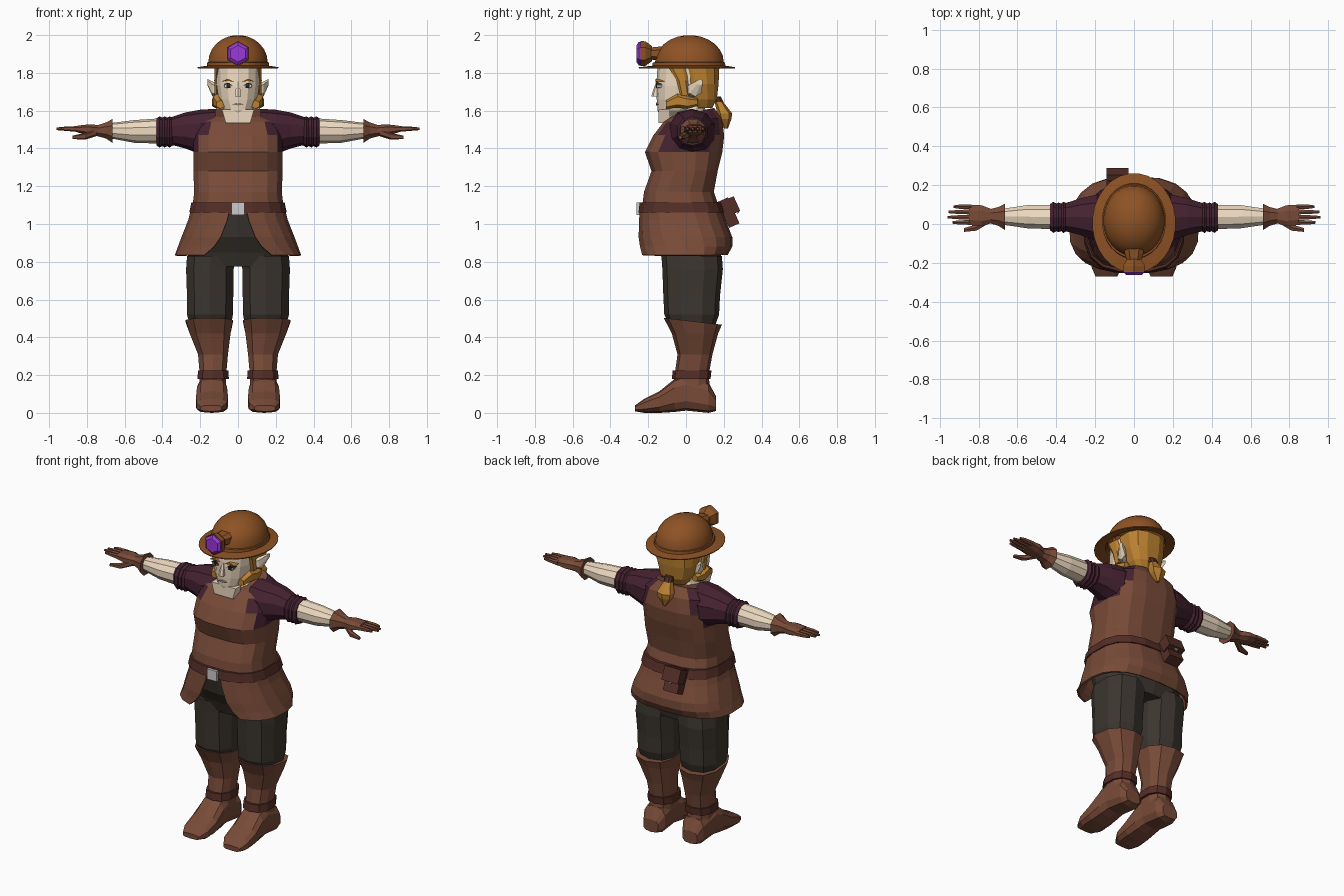
import bpy, bmesh, math
from mathutils import Vector, Matrix

COL = dict(leather=(.19, .07, .04), dark=(.09, .027, .02), skin=(.85, .70, .53), hair=(.50, .22, .03),
           shirt=(.06, .016, .03), pants=(.045, .036, .028), helmet=(.27, .085, .018),
           lens=(.33, .04, .70), eye=(.02, .015, .012), lip=(.50, .33, .25), white=(.9, .9, .88))


def mat(key):
    m = bpy.data.materials.get(key) or bpy.data.materials.new(key)
    m.diffuse_color = (*COL[key], 1)
    return m


def finish(name, bm, col, mirror=False, solid=0):
    bmesh.ops.recalc_face_normals(bm, faces=bm.faces)
    me = bpy.data.meshes.new(name)
    bm.to_mesh(me)
    bm.free()
    ob = bpy.data.objects.new(name, me)
    bpy.context.collection.objects.link(ob)
    if col:
        me.materials.append(mat(col))
    if mirror:
        ob.modifiers.new("Mirror", 'MIRROR')  # mirrors over x by default
    if solid:
        ob.modifiers.new("Solid", 'SOLIDIFY').thickness = solid
    return ob


def place(t, a, b, axis):
    return {'x': (t, a, b), 'y': (a, t, b), 'z': (a, b, t)}[axis]


def spow(v, p):
    return math.copysign(abs(v) ** p, v)


def loft(name, secs, n, col, axis='z', p=.8, mirror=False, caps=True, solid=0, turn=.5):
    """Skin superellipse sections (t, a0, a1, b0, b1[, tilt]) stacked along an axis."""
    bm = bmesh.new()
    rows = []
    for s in secs:
        t, a0, a1, b0, b1 = s[:5]
        tilt = s[5] if len(s) > 5 else 0
        row = []
        for i in range(n):
            w = 2 * math.pi * (i + turn) / n
            c, d = spow(math.cos(w), p), spow(math.sin(w), p)
            row.append(bm.verts.new(place(t + tilt * d, (a0 + a1) / 2 + (a1 - a0) / 2 * c,
                                          (b0 + b1) / 2 + (b1 - b0) / 2 * d, axis)))
        rows.append(row)
    for r, q in zip(rows, rows[1:]):
        for i in range(n):
            bm.faces.new((r[i], r[(i + 1) % n], q[(i + 1) % n], q[i]))
    if caps:
        bm.faces.new(rows[0])
        bm.faces.new(rows[-1])
    return finish(name, bm, col, mirror, solid)


def sheet(name, rows, n, col, p=.75, solid=.012):
    """Open wrap-around sheet: rows of (z, half width, y front, y back, gap angle)."""
    bm = bmesh.new()
    grid = []
    for z, hx, yf, yb, gap in rows:
        row = []
        for i in range(n + 1):
            w = gap + (2 * math.pi - 2 * gap) * i / n
            row.append(bm.verts.new((hx * spow(math.sin(w), p),
                                     (yf + yb) / 2 - (yb - yf) / 2 * spow(math.cos(w), p), z)))
        grid.append(row)
    for r, q in zip(grid, grid[1:]):
        for i in range(n):
            bm.faces.new((r[i], r[i + 1], q[i + 1], q[i]))
    return finish(name, bm, col, solid=solid)


def plate(name, pts, y, depth, col, mirror=False):
    """Extruded outline in the x-z plane."""
    bm = bmesh.new()
    f = bm.faces.new([bm.verts.new((x, y, z)) for x, z in pts])
    g = bmesh.ops.extrude_face_region(bm, geom=[f])
    bmesh.ops.translate(bm, vec=(0, depth, 0), verts=[v for v in g['geom'] if isinstance(v, bmesh.types.BMVert)])
    return finish(name, bm, col, mirror)


def box(name, loc, size, col, rx=0):
    bm = bmesh.new()
    bmesh.ops.create_cube(bm, size=1, matrix=Matrix.Translation(loc) @ Matrix.Rotation(rx, 4, 'X')
                          @ Matrix.Diagonal((*size, 1)))
    return finish(name, bm, col)


# Torso: leather apron front and back, shirt showing at the sides
torso = loft("torso", [(1.05, -.25, .25, -.24, .19), (1.17, -.235, .235, -.225, .15), (1.28, -.24, .24, -.185, .17),
                       (1.38, -.24, .24, -.22, .195), (1.47, -.24, .24, -.175, .205),
                       (1.55, -.215, .215, -.12, .19, .01), (1.59, -.15, .15, -.085, .15, .025)],
             16, "leather", p=.72)
torso.data.materials.append(mat("shirt"))
for f in torso.data.polygons:
    c = f.center
    if c.z > 1.38 and abs(c.x) > .215 - .42 * (c.z - 1.38) and abs(f.normal.z) < .95:
        f.material_index = 1

# Skirt open at the front, belt, buckle, pouch
sheet("skirt", [(1.08, .25, -.245, .19, .10), (1.02, .265, -.25, .21, .13), (.93, .30, -.255, .245, .21),
                (.88, .318, -.252, .245, .30), (.835, .335, -.25, .22, .45)], 18, "leather")
loft("belt", [(1.06, -.262, .262, -.255, .205), (1.115, -.25, .25, -.248, .188)], 16, "dark", p=.74)
box("buckle", (0, -.255, 1.08), (.07, .016, .065), None)
box("pouch", (-.085, .225, 1.06), (.10, .06, .15), "dark", .42)
box("pouch_flap", (-.085, .24, 1.095), (.115, .065, .085), "dark", .42)
box("pouch_stud", (-.085, .274, 1.065), (.015, .012, .015), None, .42)

# Trousers
loft("hips", [(1.06, -.22, .22, -.215, .17), (.93, -.26, .26, -.19, .205), (.85, -.275, .275, -.14, .19),
              (.775, -.25, .25, -.11, .17)], 14, "pants")
loft("trouser_leg", [(.83, .008, .275, -.13, .19), (.76, .018, .28, -.125, .195), (.62, .02, .275, -.12, .18),
                     (.52, .022, .275, -.115, .175), (.45, .035, .255, -.08, .15)], 10, "pants", mirror=True)

# Boots
loft("boot_shaft", [(.485, .022, .282, -.118, .19, -.018), (.42, .035, .26, -.075, .17), (.31, .05, .215, -.045, .14),
                    (.2, .06, .205, -.06, .12), (.1, .06, .21, -.08, .13)], 10, "leather", mirror=True)
loft("boot_strap", [(.225, .048, .215, -.07, .135), (.18, .045, .218, -.075, .13)], 10, "dark", mirror=True)
loft("boot_foot", [(.158, .085, .19, .01, .09), (.12, .06, .21, 0, .16), (0, .06, .215, .012, .2),
                   (-.06, .055, .22, .005, .18), (-.14, .05, .225, 0, .115), (-.22, .055, .222, 0, .075),
                   (-.27, .085, .2, .008, .04)], 10, "leather", axis='y', p=.65, mirror=True)

# Arms: sleeve with rolled hem, forearm, glove
loft("sleeve", [(.12, -.09, .15, 1.40, 1.61), (.2, -.09, .155, 1.37, 1.605), (.28, -.06, .135, 1.4, 1.59),
                (.355, -.04, .11, 1.42, 1.565)], 10, "shirt", axis='x', p=.9, mirror=True)
for k in range(3):
    x, g = .345 + .026 * k, .004 * (k % 2)
    loft("sleeve_roll", [(x, -.038, .108, 1.415, 1.562), (x + .018, -.05 + g, .118 - g, 1.405, 1.57),
                         (x + .034, -.036, .106, 1.415, 1.56)], 10, "shirt", axis='x', p=.9, mirror=True)
loft("forearm", [(.4, -.03, .1, 1.425, 1.56), (.55, -.025, .1, 1.43, 1.55), (.71, 0, .075, 1.46, 1.53)],
     10, "skin", axis='x', p=.95, mirror=True)
loft("glove_cuff", [(.665, -.035, .108, 1.425, 1.56), (.70, -.012, .09, 1.45, 1.54), (.745, .002, .078, 1.463, 1.525)],
     8, "leather", axis='x', p=.9, mirror=True)
loft("glove_palm", [(.73, .003, .078, 1.463, 1.525), (.785, -.015, .1, 1.468, 1.53), (.85, -.008, .1, 1.483, 1.522)],
     8, "leather", axis='x', mirror=True)
for k, tip in enumerate((.935, .96, .955, .93)):
    y = .008 + .027 * k
    loft("glove_finger", [(.835, y - .014, y + .014, 1.486, 1.518), (.9, y - .012, y + .012, 1.492, 1.517),
                          (tip, y - .007, y + .007, 1.497, 1.511)], 6, "leather", axis='x', mirror=True)
loft("glove_thumb", [(.75, 0, .045, 1.465, 1.505), (.81, -.036, 0, 1.446, 1.482), (.875, -.042, -.02, 1.45, 1.468)],
     6, "leather", axis='x', mirror=True)

# Neck and neckline
loft("neck", [(1.56, -.10, .10, -.10, .12, .03), (1.61, -.065, .065, -.05, .10), (1.7, -.06, .06, -.04, .1)], 10, "skin")
plate("neckline", [(-.065, 1.535), (.065, 1.535), (.085, 1.605), (-.085, 1.605)], -.145, .06, "skin")

# Head and face
loft("head", [(1.568, -.04, .04, -.135, -.05), (1.60, -.075, .075, -.15, .03), (1.66, -.105, .105, -.155, .10),
              (1.73, -.115, .115, -.158, .12), (1.84, -.118, .118, -.15, .13)], 14, "skin", p=.9)
loft("nose", [(1.675, -.018, .018, -.183, -.14), (1.69, -.016, .016, -.18, -.14), (1.755, -.009, .009, -.158, -.14)],
     6, "skin")
plate("eye_white", [(.028, 1.727), (.05, 1.742), (.075, 1.736), (.07, 1.722), (.045, 1.719)], -.156, .05, "white", True)
plate("pupil", [(.041, 1.721), (.041, 1.739), (.062, 1.739), (.062, 1.721)], -.159, .03, "eye", True)
plate("eyelid", [(.026, 1.73), (.05, 1.748), (.08, 1.738), (.05, 1.74)], -.158, .04, "eye", True)
plate("eyebrow", [(.02, 1.752), (.05, 1.768), (.088, 1.755), (.05, 1.757)], -.161, .06, "hair", True)
plate("mouth", [(-.028, 1.634), (0, 1.628), (.028, 1.634), (0, 1.642)], -.16, .03, "lip")

# Pointed ear: tapered loft outwards
loft("ear", [(.10, -.005, .06, 1.67, 1.735), (.135, .015, .085, 1.675, 1.755), (.162, .06, .09, 1.735, 1.768)],
     6, "skin", axis='x', mirror=True)

# Hair: back cap, temple lock, jaw braid, ponytail
loft("hair_cap", [(1.615, -.07, .07, .05, .14), (1.66, -.10, .10, .015, .165), (1.74, -.125, .125, -.02, .175),
                  (1.84, -.13, .13, -.05, .18)], 12, "hair")
loft("temple_lock", [(1.84, .095, .125, -.10, 0), (1.76, .105, .127, -.05, .01), (1.68, .1, .125, -.03, .02)],
     6, "hair", mirror=True)
loft("jaw_braid", [(.06, .08, .125, 1.625, 1.665), (.01, .085, .14, 1.61, 1.675), (-.045, .085, .135, 1.615, 1.69),
                   (-.105, .07, .115, 1.61, 1.655)], 6, "hair", axis='y', mirror=True)
loft("hair_tie", [(1.675, -.028, .028, .14, .185), (1.645, -.028, .028, .15, .2)], 8, "dark")
loft("ponytail", [(1.655, -.02, .02, .15, .19), (1.585, -.052, .052, .165, .245), (1.555, -.045, .045, .175, .24),
                  (1.505, -.008, .008, .2, .222)], 6, "hair")

# Helmet: brim, band and dome as one shell
prof = [(1.83, .215, .257, .005), (1.838, .165, .195, .015), (1.855, .165, .192, .015)]
for k in range(7):
    w = math.radians(84 * k / 6)
    prof.append((1.857 + .143 * math.sin(w), .158 * math.cos(w), .183 * math.cos(w), .018))
helm = loft("helmet", [(z, -a, a, c - b, c + b) for z, a, b, c in prof], 28, "helmet", p=1, caps=False)
bm = bmesh.new()
bm.from_mesh(helm.data)
bmesh.ops.holes_fill(bm, edges=[e for e in bm.edges if e.is_boundary and e.verts[0].co.z > 1.95])
bm.to_mesh(helm.data)
bm.free()
helm.modifiers.new("Solid", 'SOLIDIFY').thickness = .006
for f in helm.data.polygons:
    f.use_smooth = f.center.z > 1.857

# Headlamp: hexagonal housing with a crystal lens
hexagon = lambda y, r: (y, -r, r, 1.902 - r, 1.902 + r)
loft("lamp_bracket", [(-.10, -.06, .06, 1.86, 1.945), (-.155, -.05, .05, 1.865, 1.94), (-.2, -.035, .035, 1.87, 1.935)],
     8, "helmet", axis='y')
loft("lamp_housing", [hexagon(-.18, .04), hexagon(-.215, .065), hexagon(-.242, .067)], 6, "helmet", axis='y', p=1)
loft("lamp_lens", [hexagon(-.235, .062), hexagon(-.25, .062), hexagon(-.262, .045)], 6, "lens", axis='y', p=1)
